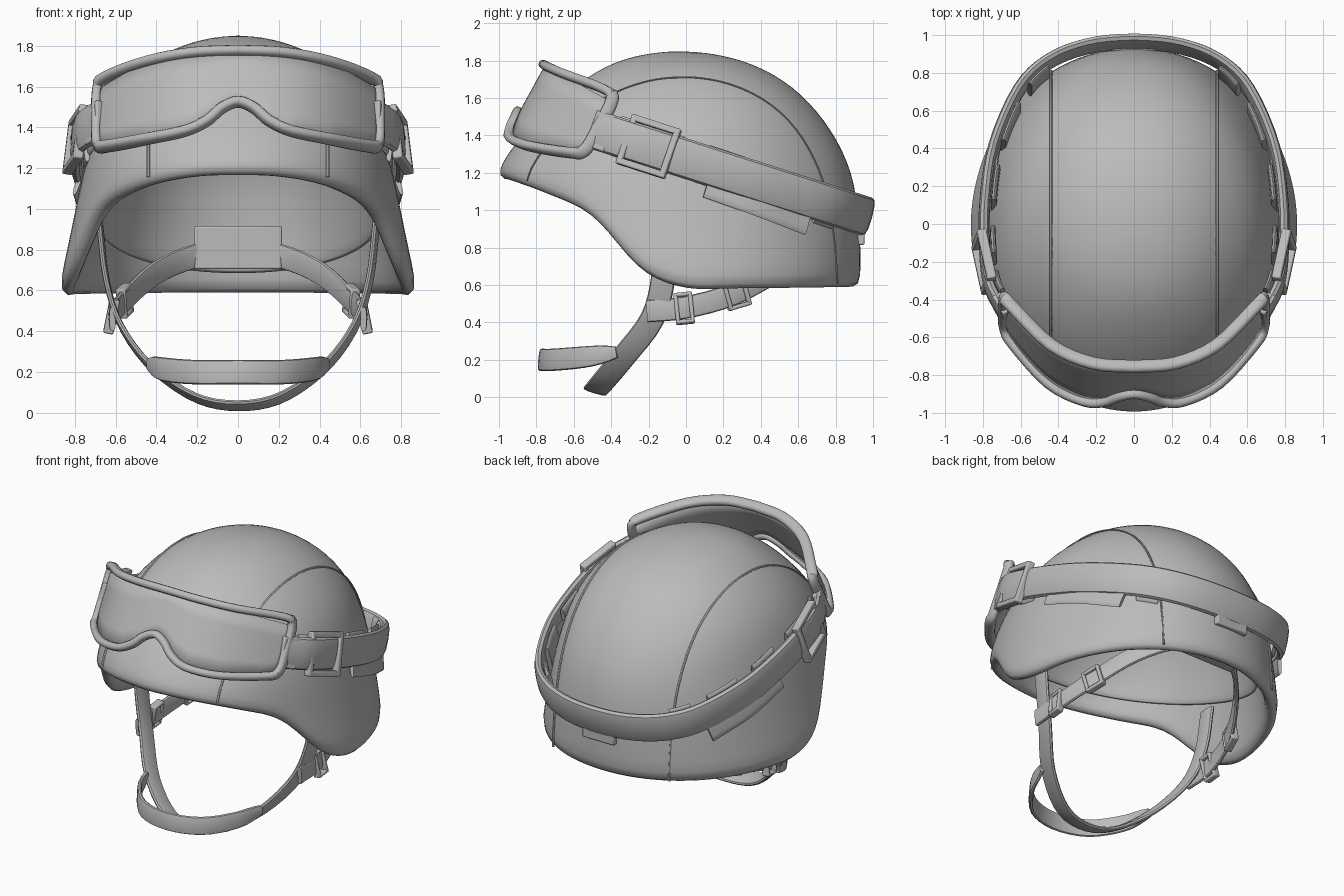
import bpy, bmesh, math
from mathutils import Vector, Matrix

cube = bpy.data.objects.get("Cube")
if cube:
    bpy.data.objects.remove(cube, do_unlink=True)

grey = bpy.data.materials.new("plain grey")
grey.use_nodes = True
colour = (0.5, 0.5, 0.5, 1)
grey.diffuse_color = colour
grey.node_tree.nodes["Principled BSDF"].inputs["Base Color"].default_value = colour


def cat(vals, t):
    """Smooth curve through evenly spaced values, t in 0..len-1."""
    n = len(vals) - 1
    t = min(max(t, 0), n)
    i = min(int(t), n - 1)
    f = t - i
    b, c = vals[i], vals[i + 1]
    a = vals[i - 1] if i > 0 else b * 2 - c
    d = vals[i + 2] if i + 2 <= n else c * 2 - b
    return b + (c - a) * (f / 2) + (a * 2 - b * 5 + c * 4 - d) * (f * f / 2) \
        + (b * 3 - a - c * 3 + d) * (f ** 3 / 2)


def lerp_table(table, x):
    for (x0, v0), (x1, v1) in zip(table, table[1:]):
        if x <= x1:
            return v0 + (v1 - v0) * (x - x0) / (x1 - x0)
    return table[-1][1]


def finish(name, bm, angle=40):
    me = bpy.data.meshes.new(name)
    bm.to_mesh(me)
    bm.free()
    me.materials.append(grey)
    ob = bpy.data.objects.new(name, me)
    bpy.context.collection.objects.link(ob)
    bpy.ops.object.select_all(action='DESELECT')
    ob.select_set(True)
    bpy.context.view_layer.objects.active = ob
    bpy.ops.object.shade_smooth_by_angle(angle=math.radians(angle))
    return ob


def grid(rows, bm, wrap=True):
    n = len(rows[0])
    vs = [[bm.verts.new(p) for p in r] for r in rows]
    for r0, r1 in zip(vs, vs[1:]):
        for i in range(n if wrap else n - 1):
            j = (i + 1) % n
            bm.faces.new((r0[i], r0[j], r1[j], r1[i]))
    return vs


def sweep(name, pts, wdir, width, thick, steps=4, closed=False, sides=12, power=0.6, taper=0):
    """Rounded flat band along a smooth path, wide in the direction wdir."""
    pts = [Vector(p) for p in pts]
    m = (len(pts) - 1) * steps
    path = [cat(pts, k / steps) for k in range(m if closed else m + 1)]
    rows = []
    for k, p in enumerate(path):
        nxt = path[(k + 1) % len(path)] if closed else path[min(k + 1, m)]
        prv = path[k - 1] if closed or k else path[0]
        t = (nxt - prv).normalized()
        w = Vector(wdir)
        w = (w - t * w.dot(t)).normalized()
        nrm = t.cross(w)
        half = width / 2 * (1 - taper * abs(2 * k / m - 1) ** 6)
        ring = []
        for s in range(sides):
            a = math.tau * s / sides
            c, d = math.cos(a), math.sin(a)
            ring.append(p + w * math.copysign(abs(c) ** power, c) * half
                        + nrm * math.copysign(abs(d) ** power, d) * thick / 2)
        rows.append(ring)
    if closed:
        rows.append(rows[0])
    bm = bmesh.new()
    vs = grid(rows, bm)
    if closed:
        bmesh.ops.remove_doubles(bm, verts=bm.verts, dist=1e-5)
    else:
        bm.faces.new(vs[0])
        bm.faces.new(vs[-1])
    bmesh.ops.recalc_face_normals(bm, faces=bm.faces)
    finish(name, bm)


def both(half):
    """Mirror a path that ends on the centre plane."""
    return half + [(-x, y, z) for x, y, z in reversed(half[:-1])]


def boxes(name, parts, matrix):
    bm = bmesh.new()
    for c, s in parts:
        bmesh.ops.create_cube(bm, size=1, matrix=matrix @ Matrix.Translation(c) @ Matrix.Diagonal((*s, 1)))
    bmesh.ops.recalc_face_normals(bm, faces=bm.faces)
    bev = finish(name, bm).modifiers.new("bevel", 'BEVEL')
    bev.width, bev.segments = 0.008, 2


def buckle(name, centre, along, up, length, height, bar, depth):
    """Open rectangular frame."""
    a = Vector(along).normalized()
    u = Vector(up)
    u = (u - a * u.dot(a)).normalized()
    m = Matrix((a, u, a.cross(u))).transposed().to_4x4()
    m.translation = centre
    l, h = (length - bar) / 2, (height - bar) / 2
    parts = [((s * l, 0, 0), (bar, height, depth)) for s in (-1, 1)]
    parts += [((0, s * h, 0), (length, bar, depth)) for s in (-1, 1)]
    boxes(name, parts, m)


# Helmet form: front, back and half width by dome angle, and the rim height by depth
TOP, LOW, POWER = 1.85, 0.585, 2.05
FRONT = [-1.02, -1.02, -1.0, -0.8, -0.57, -0.33, -0.03]
BACK = [0.935, 0.93, 0.88, 0.74, 0.54, 0.28, -0.03]
WIDE = [0.885, 0.815, 0.75, 0.655, 0.48, 0.26, 0]
RIM = [1.18, 1.085, 0.965, 0.685, LOW, LOW, LOW, LOW, LOW]


def rim(y):
    return cat(RIM, (y + 1) * 4)


def liner_edge(y):
    return 0.69 + 0.3 * (0.9 - y)


def section(z):
    phi = math.asin(min(max((z - LOW) / (TOP - LOW), 0), 1)) / math.radians(15)
    f, b = cat(FRONT, phi), cat(BACK, phi)
    return (f + b) / 2, (b - f) / 2, cat(WIDE, phi)


def shell_point(theta, z):
    mid, length, wide = section(z)
    c, s = math.cos(theta), math.sin(theta)
    e = 2 / POWER
    return Vector((wide * math.copysign(abs(c) ** e, c), mid + length * math.copysign(abs(s) ** e, s), z))


def dome(name, edge, scale, drop, thick, around=56, levels=14):
    rows = [[] for _ in range(levels + 1)]
    for i in range(around):
        th = math.tau * i / around
        z = 0.9
        for _ in range(30):
            z = (z + edge(shell_point(th, z).y)) / 2
        for k in range(levels + 1):
            p = shell_point(th, z + (TOP - z) * math.sin(k / levels * math.pi / 2))
            rows[k].append((p.x * scale, p.y * scale, p.z - drop * k / levels))
    bm = bmesh.new()
    grid(rows, bm)
    bmesh.ops.remove_doubles(bm, verts=bm.verts, dist=1e-4)
    ob = finish(name, bm, 60)
    sol = ob.modifiers.new("thickness", 'SOLIDIFY')
    sol.thickness, sol.offset = thick, -1
    sub = ob.modifiers.new("smooth", 'SUBSURF')
    sub.levels = sub.render_levels = 1


dome("helmet_shell", rim, 1, 0, 0.085)
dome("helmet_liner", liner_edge, 0.88, 0.11, 0.02)

# Raised seams running front to back
SEAM = 0.44
z_max = max(k / 1000 for k in range(600, 1850) if section(k / 1000)[2] > SEAM)
for side, sx in (("left", 1), ("right", -1)):
    pts = []
    for k in range(-24, 25):
        z = LOW + 0.02 + (z_max - LOW - 0.02) * math.cos(k / 24 * math.pi / 2)
        mid, length, wide = section(z)
        y = mid + math.copysign(length * (1 - min(SEAM / wide, 1) ** POWER) ** (1 / POWER), k)
        if z > rim(y):
            pts.append((sx * SEAM, y, z))
    sweep(side + "_seam", pts, (1, 0, 0), 0.018, 0.01, steps=1, sides=6, power=1)

# Goggles, in a tilted frame: u runs up the lens, b runs back around the head
U, B, O = Vector((0, 0.48, 0.877)), Vector((0, 0.877, -0.48)), Vector((0, -0.755, 1.775))


def on_lens(x, u):
    return O + Vector((x, 0, 0)) + U * u + B * 0.39 * (abs(x) / 0.68) ** 2.6


outline = [(0, 0), (0.22, 0), (0.44, 0.01), (0.65, 0.04), (0.69, 0.01), (0.695, -0.16), (0.69, -0.3),
           (0.64, -0.35), (0.45, -0.42), (0.26, -0.43), (0.15, -0.385), (0.08, -0.32), (0, -0.285)]
loop = outline + [(-x, u) for x, u in reversed(outline[:-1])]
sweep("goggle_frame", [on_lens(*p) for p in loop], B, 0.07, 0.05, closed=True, power=0.8)

lower = sorted(outline[6:])
columns = [0.69 * k / 32 for k in range(-32, 33)]
rows = [[on_lens(x, lerp_table(lower, abs(x)) * (1 - v / 4)) for x in columns] for v in range(5)]
bm = bmesh.new()
grid(rows, bm, wrap=False)
lens = finish("goggle_lens", bm)
lens.modifiers.new("thickness", 'SOLIDIFY').thickness = 0.015

# Goggle strap, its keepers and its buckles
LEAN = (0, 0.27, 0.96)
xy = [(0.69, -0.47), (0.765, -0.33), (0.79, -0.15), (0.79, 0.1), (0.745, 0.4),
      (0.615, 0.7), (0.46, 0.855), (0.25, 0.94), (0, 0.965)]
strap = both([(x, y, 1.275 - 0.32 * y) for x, y in xy])
sweep("goggle_strap", strap, LEAN, 0.21, 0.06, power=0.75)
for side, sx in (("left", 1), ("right", -1)):
    for n, start in enumerate((0.6, 1.8, 3, 4.1, 5.2)):
        keeper = []
        for k in range(4):
            p = cat([Vector(q) for q in strap], start + k * 0.22)
            keeper.append((sx * p.x * 0.94, p.y * 0.96, p.z))
        sweep(f"{side}_keeper_{n + 1}", keeper, LEAN, 0.22, 0.03, steps=2)
    flap = [(sx * 0.775, 0.12, 1.16), (sx * 0.735, 0.4, 1.06), (sx * 0.625, 0.66, 0.96)]
    sweep(side + "_flap", flap, (sx * -0.3, 0.28, 0.92), 0.2, 0.025)
    buckle(side + "_strap_buckle", (sx * 0.795, -0.2, 1.34), (sx * 0.2, 0.93, -0.3),
           (sx * -0.13, 0.27, 0.96), 0.28, 0.28, 0.035, 0.05)
    boxes(side + "_goggle_hinge", [((0, 0, 0), (0.05, 0.12, 0.2))],
          Matrix.Translation((sx * 0.7, -0.45, 1.42)) @ Matrix.Rotation(-0.32, 4, 'X')
          @ Matrix.Rotation(-sx * 0.5, 4, 'Z'))
boxes("back_tab", [((0, 0.935, 0.88), (0.24, 0.04, 0.13))], Matrix())

# Chin harness
sweep("chin_strap", both([(0.68, -0.1, 0.95), (0.645, -0.12, 0.65), (0.57, -0.18, 0.42),
                          (0.42, -0.33, 0.22), (0.21, -0.45, 0.075), (0, -0.485, 0.035)]),
      (0.1, 1, -0.3), 0.13, 0.03)
sweep("chin_cup", both([(0.435, -0.37, 0.24), (0.37, -0.54, 0.215), (0.22, -0.71, 0.2), (0, -0.775, 0.2)]),
      (0, 0.1, 1), 0.12, 0.03, taper=0.5)
sweep("nape_strap", both([(0.615, -0.21, 0.46), (0.615, 0, 0.48), (0.555, 0.25, 0.55),
                          (0.41, 0.5, 0.68), (0.22, 0.68, 0.765), (0, 0.74, 0.79)]),
      (0, -0.1, 1), 0.12, 0.03)
boxes("nape_pad", [((0, 0.71, 0.81), (0.43, 0.08, 0.21))], Matrix())
for side, sx in (("left", 1), ("right", -1)):
    buckle(side + "_front_buckle", (sx * 0.62, -0.01, 0.475), (0, 1, 0.1), (sx * -0.2, 0, 1),
           0.1, 0.17, 0.022, 0.05)
    buckle(side + "_rear_buckle", (sx * 0.555, 0.27, 0.55), (sx * -0.3, 1, 0.3), (0, 0, 1),
           0.13, 0.15, 0.022, 0.05)
